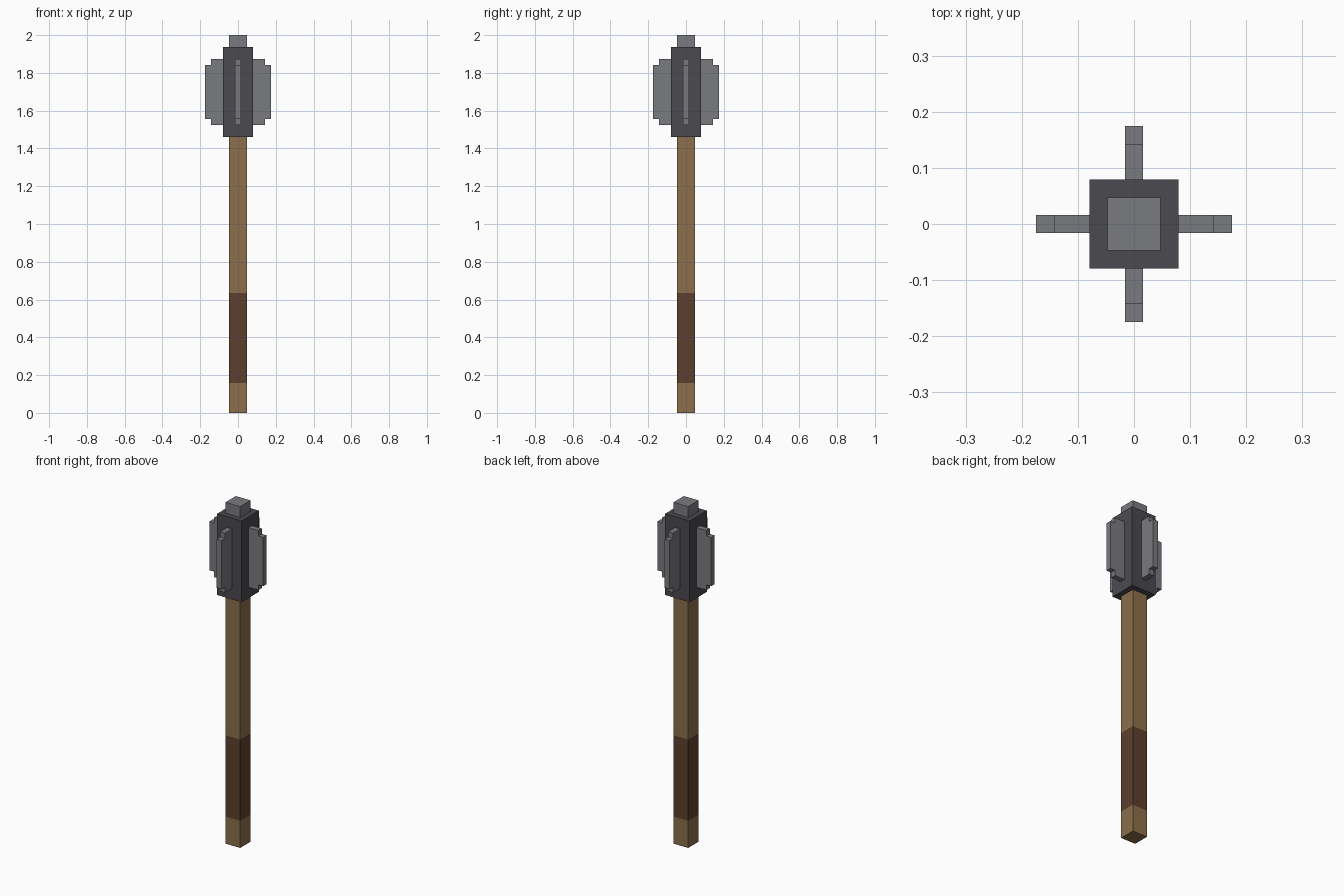
import bpy
import bmesh
from math import pi
from mathutils import Matrix, Vector

U = 2 / 63  # one block unit

if "Cube" in bpy.data.objects:
    bpy.data.objects.remove(bpy.data.objects["Cube"], do_unlink=True)


def material(name, hex_colour):
    def linear(i):
        c = int(hex_colour[i:i + 2], 16) / 255
        return c / 12.92 if c <= 0.04045 else ((c + 0.055) / 1.055) ** 2.4
    colour = (linear(0), linear(2), linear(4), 1)
    mat = bpy.data.materials.new(name)
    mat.use_nodes = True
    mat.diffuse_color = colour
    bsdf = next(n for n in mat.node_tree.nodes if n.type == 'BSDF_PRINCIPLED')
    bsdf.inputs["Base Color"].default_value = colour
    return mat


wood = material("wood", "8B6F4B")
leather = material("dark leather", "5C402E")
iron = material("dark iron", "4A4A50")
steel = material("grey steel", "7A7B80")


def finish(name, bm, mats):
    bmesh.ops.recalc_face_normals(bm, faces=bm.faces)
    mesh = bpy.data.meshes.new(name)
    bm.to_mesh(mesh)
    bm.free()
    for mat in mats:
        mesh.materials.append(mat)
    obj = bpy.data.objects.new(name, mesh)
    bpy.context.collection.objects.link(obj)
    return obj


def square_post(name, width, bottom, top, mats, cuts=()):
    """Upright square post, with level cuts that part it into bands."""
    bm = bmesh.new()
    bmesh.ops.create_cube(bm, size=1)
    bmesh.ops.scale(bm, vec=(width * U, width * U, (top - bottom) * U), verts=bm.verts)
    bmesh.ops.translate(bm, vec=(0, 0, (top + bottom) / 2 * U), verts=bm.verts)
    for z in cuts:
        bmesh.ops.bisect_plane(bm, geom=bm.verts[:] + bm.edges[:] + bm.faces[:],
                               plane_co=(0, 0, z * U), plane_no=(0, 0, 1))
    # Middle band takes the second material
    if cuts:
        for f in bm.faces:
            f.material_index = int(cuts[0] * U < f.calc_center_median().z < cuts[1] * U)
    return finish(name, bm, mats)


def flange(name, angle):
    """Thin stepped blade standing out from one side of the head."""
    profile = [(2.5, 48), (4.5, 48), (4.5, 49), (5.5, 49),
               (5.5, 58), (4.5, 58), (4.5, 59), (2.5, 59)]
    bm = bmesh.new()
    face = bm.faces.new([bm.verts.new((x * U, -U / 2, z * U)) for x, z in profile])
    side = bmesh.ops.extrude_face_region(bm, geom=[face])
    verts = [v for v in side["geom"] if isinstance(v, bmesh.types.BMVert)]
    bmesh.ops.translate(bm, vec=Vector((0, U, 0)), verts=verts)
    bmesh.ops.rotate(bm, matrix=Matrix.Rotation(angle, 3, 'Z'), verts=bm.verts)
    return finish(name, bm, [steel])


# Handle with a flush leather grip band
square_post("handle", 3, 0, 46, [wood, leather], cuts=(5, 20))

# Head and top cap
square_post("head_block", 5, 46, 61, [iron])
square_post("top_cap", 3, 61, 63, [steel])

# Four flanges round the head
for i, side in enumerate(("left", "back", "right", "front")):
    flange(side + "_flange", i * pi / 2)
